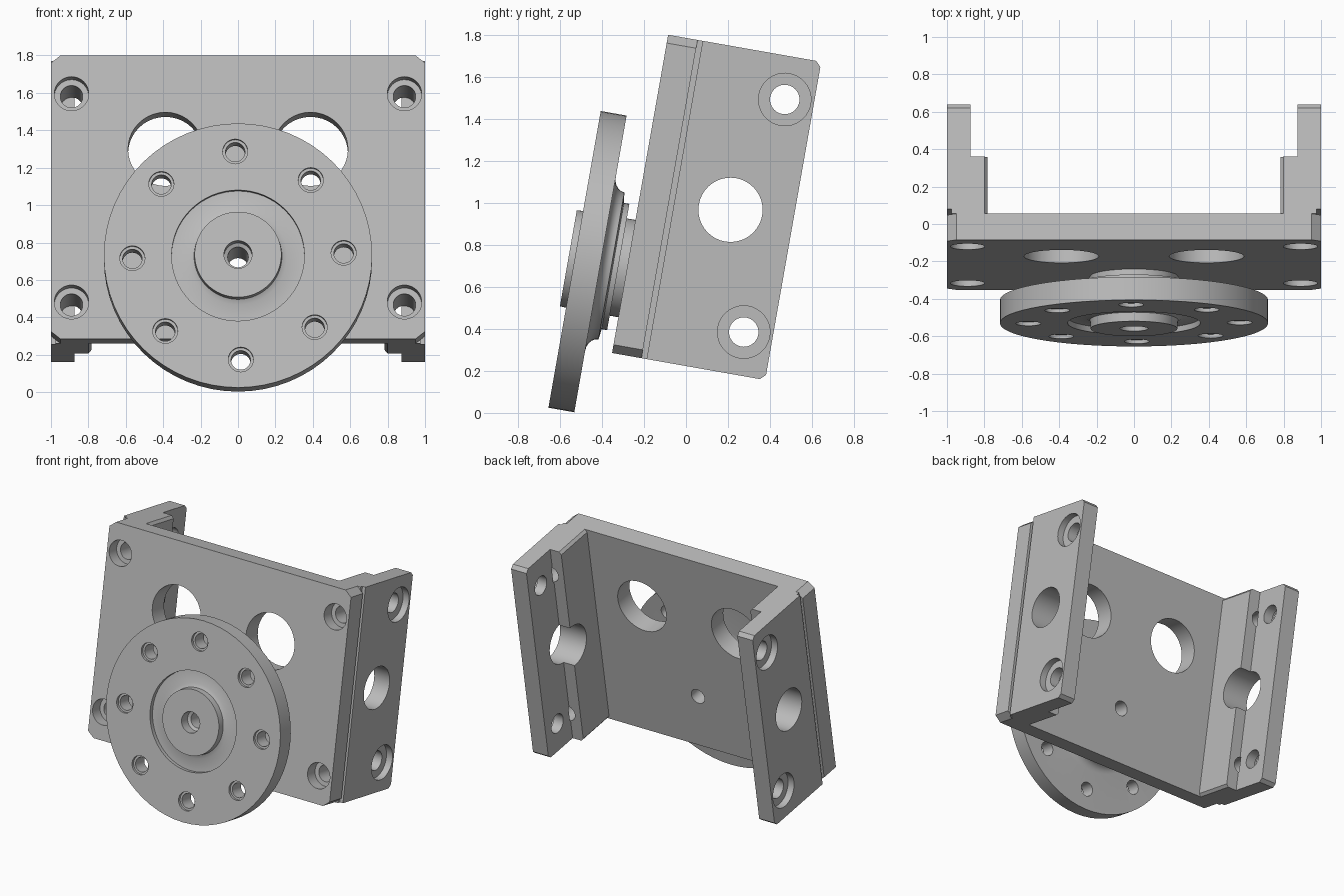
import bpy, bmesh, math
from mathutils import Matrix, Vector

cube = bpy.data.objects.get("Cube")
if cube:
    bpy.data.objects.remove(cube, do_unlink=True)

gray = bpy.data.materials.new("machined_gray")
gray.use_nodes = True
COLOUR = (0.5, 0.5, 0.5, 1)
gray.diffuse_color = COLOUR
gray.node_tree.nodes["Principled BSDF"].inputs["Base Color"].default_value = COLOUR

# Everything is built upright (x, depth, height), then leaned back
LEAN = Matrix.Translation((0, -0.352, 0.285)) @ Matrix.Rotation(math.radians(-10), 4, 'X')
H = 1.538          # bracket height
PLATE = 0.142      # front plate thickness
DEPTH = 0.74
AXIS = 0.408       # flange axis height


def finish_mesh(name, bm):
    bmesh.ops.recalc_face_normals(bm, faces=bm.faces)
    mesh = bpy.data.meshes.new(name)
    bm.to_mesh(mesh)
    bm.free()
    mesh.materials.append(gray)
    obj = bpy.data.objects.new(name, mesh)
    bpy.context.collection.objects.link(obj)
    return obj


def prism(name, outline, axis, lo, hi):
    """Extrude a 2D outline along 'x' (outline is y,z) or 'y' (outline is x,z)."""
    place = (lambda a, b: (lo, a, b)) if axis == 'x' else (lambda a, b: (a, lo, b))
    bm = bmesh.new()
    face = bm.faces.new([bm.verts.new(place(a, b)) for a, b in outline])
    ext = bmesh.ops.extrude_face_region(bm, geom=[face])
    step = Vector((hi - lo, 0, 0) if axis == 'x' else (0, hi - lo, 0))
    bmesh.ops.translate(bm, vec=step, verts=[g for g in ext["geom"] if isinstance(g, bmesh.types.BMVert)])
    return finish_mesh(name, bm)


def lathe(name, profile, steps=64):
    """Closed (radius, depth) profile turned about the flange axis."""
    bm = bmesh.new()
    rings = []
    for i in range(steps):
        a = math.tau * i / steps
        rings.append([bm.verts.new((r * math.cos(a), d, AXIS + r * math.sin(a))) for r, d in profile])
    n = len(profile)
    for i, ring in enumerate(rings):
        nxt = rings[(i + 1) % steps]
        for j in range(n):
            k = (j + 1) % n
            bm.faces.new((ring[j], nxt[j], nxt[k], ring[k]))
    return finish_mesh(name, bm)


def combine(obj, other, operation):
    mod = obj.modifiers.new(operation.lower(), 'BOOLEAN')
    mod.operation, mod.solver, mod.object = operation, 'EXACT', other
    bpy.context.view_layer.objects.active = obj
    bpy.ops.object.modifier_apply(modifier=mod.name)
    bpy.data.objects.remove(other, do_unlink=True)


def drill(obj, axis, a, b, r, lo, hi, steps=40):
    ring = [(a + r * math.cos(math.tau * i / steps), b + r * math.sin(math.tau * i / steps))
            for i in range(steps)]
    combine(obj, prism("drill", ring, axis, lo, hi), 'DIFFERENCE')


def lean_and_shade(obj):
    obj.data.transform(LEAN)
    bpy.ops.object.select_all(action='DESELECT')
    obj.select_set(True)
    bpy.context.view_layer.objects.active = obj
    bpy.ops.object.shade_smooth_by_angle(angle=math.radians(30))


# Front plate with clipped corners
c, d = 0.95, 0.04
bracket = prism("bracket", [(-c, 0), (c, 0), (1, d), (1, H - d), (c, H), (-c, H), (-1, H - d), (-1, d)],
                'y', 0, PLATE)

# Side arms: thick inner rib, narrow neck behind the plate, thin outer wall
for s in (-1, 1):
    rib = [(s * 0.9, 0), (s * 0.8, 0), (s * 0.783, 0.02), (s * 0.783, H - 0.02), (s * 0.8, H), (s * 0.9, H)]
    combine(bracket, prism("rib", rib, 'y', 0.1, 0.452), 'UNION')
    neck = [(PLATE, 0), (0.2, 0), (0.2, H), (PLATE, H)]
    combine(bracket, prism("neck", neck, 'x', s * 0.873, s * 0.975), 'UNION')
    k = 0.025
    wall = [(0.167, 0), (DEPTH - k, 0), (DEPTH, k), (DEPTH, H - k), (DEPTH - k, H), (0.167, H)]
    combine(bracket, prism("wall", wall, 'x', s * 0.873, s), 'UNION')

# Bracket holes, mirrored left and right
for s in (-1, 1):
    drill(bracket, 'y', s * 0.388, 1.03, 0.2, -0.1, 0.3)
    drill(bracket, 'x', 0.437, H / 2, 0.153, s * 0.7, s * 1.1)
    for side_h, front_h in ((0.207, 0.2), (H - 0.207, H - 0.207)):
        drill(bracket, 'x', 0.6, side_h, 0.07, s * 0.7, s * 1.1)
        drill(bracket, 'x', 0.6, side_h, 0.125, s * 0.95, s * 1.1)
        drill(bracket, 'y', s * 0.89, front_h, 0.06, -0.1, 0.46)
        drill(bracket, 'y', s * 0.89, front_h, 0.092, -0.1, 0.09)
drill(bracket, 'y', 0, AXIS, 0.055, -0.1, 0.3)
lean_and_shade(bracket)

# Round flange: recessed face with raised boss, stepped hub behind
FRONT, BACK = -0.253, -0.128
profile = [(0.055, 0), (0.055, -0.2), (0.075, -0.21), (0.075, -0.283), (0.232, -0.283),
           (0.235, -0.235), (0.262, -0.222), (0.355, -0.222), (0.355, FRONT),
           (0.717, FRONT), (0.717, BACK), (0.42, BACK)]
# Concave fillet from disc to hub
profile += [(0.42 - 0.065 * math.sin(t), BACK + 0.053 * (1 - math.cos(t)))
            for t in (math.pi / 2 * i / 5 for i in range(1, 6))]
profile += [(0.305, -0.068), (0.305, -0.042), (0.235, -0.042), (0.235, 0)]
flange = lathe("flange", profile)

# Ring of eight countersunk bolt holes
for i in range(8):
    a = math.radians(91.5 + 45 * i)
    x, z = 0.565 * math.cos(a), AXIS + 0.565 * math.sin(a)
    drill(flange, 'y', x, z, 0.052, -0.4, 0, 28)
    drill(flange, 'y', x, z, 0.067, -0.4, FRONT + 0.02, 28)
lean_and_shade(flange)
